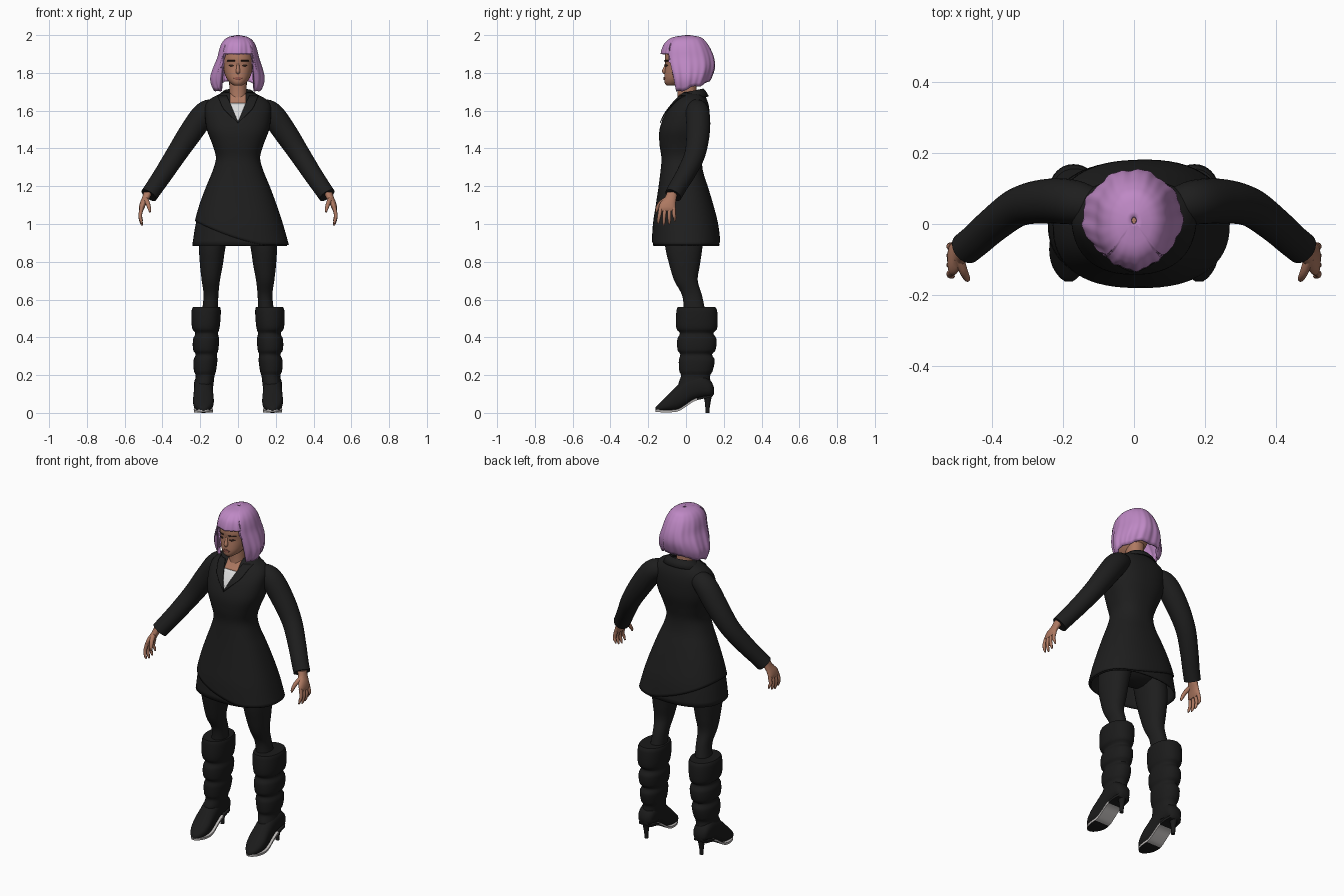
import bpy, bmesh, math
from mathutils import Vector

cube = bpy.data.objects.get("Cube")
if cube:
    bpy.data.objects.remove(cube, do_unlink=True)


def material(name, r, g, b):
    m = bpy.data.materials.new(name)
    m.use_nodes = True
    m.diffuse_color = (r, g, b, 1)
    bsdf = m.node_tree.nodes["Principled BSDF"]
    bsdf.inputs["Base Color"].default_value = (r, g, b, 1)
    bsdf.inputs["Roughness"].default_value = 0.8
    return m


BLACK = material("black cloth", .013, .013, .013)
LEATHER = material("black leather", .011, .011, .011)
SKIN = material("skin", .42, .19, .12)
HAIR = material("lilac hair", .52, .25, .56)
WHITE = material("white shirt", .72, .72, .72)
SOLE = material("pale sole", .5, .48, .47)
LIPS = material("lips", .3, .1, .075)
DARK = material("dark brown", .05, .025, .018)
made = []


def skin(name, rings, mat, closed=True, caps=True, thick=0):
    """Join a row of point rings into one surface."""
    bm = bmesh.new()
    rows = [[bm.verts.new(p) for p in ring] for ring in rings]
    n = len(rows[0])
    for a, b in zip(rows, rows[1:]):
        for i in range(n if closed else n - 1):
            j = (i + 1) % n
            bm.faces.new((a[i], a[j], b[j], b[i]))
    if closed and caps:
        bm.faces.new(rows[0])
        bm.faces.new(rows[-1])
    bmesh.ops.recalc_face_normals(bm, faces=bm.faces)
    mesh = bpy.data.meshes.new(name)
    bm.to_mesh(mesh)
    bm.free()
    mesh.materials.append(mat)
    ob = bpy.data.objects.new(name, mesh)
    bpy.context.collection.objects.link(ob)
    if thick:
        mod = ob.modifiers.new("thickness", 'SOLIDIFY')
        mod.thickness = thick
        mod.offset = -1
    made.append(ob)
    return ob


def sample(table, t):
    """Smoothly interpolate table rows, keyed by their first value."""
    rows = sorted(table)
    t = min(max(t, rows[0][0]), rows[-1][0])
    k = next(i for i in range(len(rows) - 1) if t <= rows[i + 1][0])
    a, b = rows[k], rows[k + 1]
    p, q = rows[max(k - 1, 0)], rows[min(k + 2, len(rows) - 1)]
    h = b[0] - a[0]
    u = (t - a[0]) / h
    out = []
    for i in range(1, len(a)):
        ma = (b[i] - p[i]) / (b[0] - p[0]) * h
        mb = (q[i] - a[i]) / (q[0] - a[0]) * h
        out.append((2*u**3 - 3*u*u + 1)*a[i] + (u**3 - 2*u*u + u)*ma
                   + (3*u*u - 2*u**3)*b[i] + (u**3 - u*u)*mb)
    return out


def spread(a, b, n):
    return [a + (b - a) * i / (n - 1) for i in range(n)]


def on_body(table, z, ang, p=2.2):
    """Point on a body table (z, centre x, half width, front y, back y)."""
    cx, rx, yf, yb = sample(table, z)
    c, s = math.cos(ang), math.sin(ang)
    x = math.copysign(abs(c) ** (2 / p), c)
    y = math.copysign(abs(s) ** (2 / p), s)
    return Vector((cx + rx * x, (yf + yb) / 2 + y * (yb - yf) / 2, z))


def angles(n):
    return [math.tau * i / n for i in range(n)]


def loft(name, table, mat, side=1, rows=30, n=40, p=2.2):
    zs = spread(max(table)[0], min(table)[0], rows)
    flip = Vector((side, 1, 1))
    return skin(name, [[on_body(table, z, a, p) * flip for a in angles(n)] for z in zs], mat)


def patch(name, table, left, right, z0, z1, mat, off=.004, p=2.2, rows=9):
    """Thin plate that follows the front of a body table."""
    grid = []
    for z in spread(z0, z1, rows):
        cx, rx, yf, yb = sample(table, z)
        row = []
        for x in spread(left(z), right(z), 9):
            bulge = max(0, 1 - min(1, abs(x / rx)) ** p) ** (1 / p)
            row.append((x, (yf + yb) / 2 - bulge * (yb - yf) / 2 - off, z))
        grid.append(row)
    return skin(name, grid, mat, closed=False, thick=.004)


def tube(name, pts, mat, side=1, n=20, steps=5):
    """Tube through points (x, y, z, radius)."""
    table = [(i, *q) for i, q in enumerate(pts)]
    path = [sample(table, t) for t in spread(0, len(pts) - 1, steps * (len(pts) - 1) + 1)]
    rings = []
    for i, q in enumerate(path):
        d = (Vector(path[min(i + 1, len(path) - 1)][:3]) - Vector(path[max(i - 1, 0)][:3])).normalized()
        u = d.cross(Vector((.2, 1, .1))).normalized()
        v = d.cross(u)
        ring = [Vector(q[:3]) + q[3] * (math.cos(a) * u + math.sin(a) * v) for a in angles(n)]
        rings.append([r * Vector((side, 1, 1)) for r in ring])
    return skin(name, rings, mat)


# Coat with a slanted hem, and the layer under it
coat = [(1.70, 0, .07, -.015, .085), (1.68, 0, .115, -.035, .1), (1.66, 0, .15, -.05, .11),
        (1.63, 0, .172, -.075, .12), (1.58, 0, .175, -.11, .125), (1.5, 0, .165, -.14, .12),
        (1.42, 0, .135, -.14, .1), (1.35, 0, .117, -.13, .085), (1.28, 0, .135, -.135, .09),
        (1.2, 0, .168, -.145, .115), (1.1, 0, .205, -.16, .145), (1, .003, .235, -.175, .17),
        (.88, .01, .262, -.182, .185)]


def hem(x):
    u = min(max((.12 - x) / .36, 0), 1)
    return .89 + .13 * u ** 1.3


def coat_column(a):
    x = on_body(coat, 1, a, 2.35).x
    return [on_body(coat, z, a, 2.35) for z in spread(1.70, hem(x), 50)]


columns = [coat_column(a) for a in angles(64)]
skin("coat", list(zip(*columns)), BLACK, caps=False, thick=.01)
under = [[on_body(coat, z, a, 2.35) * Vector((.965, .96, 1)) for a in angles(48)]
         for z in spread(1.12, .885, 10)]
skin("under_skirt", under, BLACK, caps=False, thick=.008)

# Neckline, lapels and collar
patch("shirt", coat, lambda z: -(z - 1.54) * .42, lambda z: (z - 1.54) * .42, 1.545, 1.64, WHITE, p=2.35)
patch("throat", coat, lambda z: -.042, lambda z: .042, 1.64, 1.69, SKIN, p=2.35)
for s, side in ((1, "left"), (-1, "right")):
    patch(side + "_lapel", coat, lambda z: s * (z - 1.54) * .42,
          lambda z: s * ((z - 1.54) * .42 + .05 * min(1, (z - 1.53) * 12)),
          1.535, 1.68, BLACK, off=.009, p=2.35)
arc = spread(-.9, math.pi + .9, 32)
skin("collar", [[(r * math.cos(a), .035 + r * .75 * math.sin(a), z + .012 * math.sin(a)) for a in arc]
                for r, z in ((.115, 1.665), (.095, 1.69), (.075, 1.705), (.068, 1.69))],
     BLACK, closed=False, thick=.006)

# Neck and head
loft("neck", [(1.62, 0, .05, -.05, .06), (1.7, 0, .046, -.045, .055), (1.8, 0, .048, -.05, .06)], SKIN, rows=8)
head = [(1.732, 0, .02, -.1, -.06), (1.745, 0, .04, -.112, 0), (1.77, 0, .06, -.115, .04),
        (1.8, 0, .072, -.113, .07), (1.84, 0, .08, -.109, .085), (1.88, 0, .083, -.112, .09),
        (1.93, 0, .075, -.1, .085), (1.97, 0, .045, -.06, .05)]
loft("head", head, SKIN)
tube("nose", [(0, -.104, 1.855, .005), (0, -.111, 1.825, .009), (0, -.115, 1.808, .012),
              (0, -.108, 1.798, .008)], SKIN, n=12)
patch("lips", head, lambda z: -.025 + abs(z - 1.771) * 2, lambda z: .025 - abs(z - 1.771) * 2,
      1.763, 1.779, LIPS, off=.003)
for s, side in ((1, "left"), (-1, "right")):
    patch(side + "_eye", head, lambda z: s * (.019 + abs(z - 1.84) * 2),
          lambda z: s * (.05 - abs(z - 1.84) * 2), 1.835, 1.845, DARK, off=.003)
    patch(side + "_brow", head, lambda z: s * .016, lambda z: s * .055, 1.862, 1.867, DARK, off=.002)

# Bob haircut: fringe in front, long sides, shorter nape
bob = [(2, 0, .008, 0, .02), (1.99, 0, .052, -.065, .075), (1.965, 0, .082, -.105, .105),
       (1.93, 0, .098, -.124, .128), (1.88, 0, .11, -.13, .148), (1.83, -.002, .128, -.122, .153),
       (1.78, -.004, .141, -.105, .138), (1.74, -.004, .137, -.092, .118), (1.68, -.002, .11, -.075, .095)]


def hair_column(a):
    front = abs((math.degrees(a) - 270 + 180) % 360 - 180)
    low = 1.9 if front < 47 else 1.695 + .065 * (front - 47) / 133 + .006 * math.sin(7 * a)
    col = []
    for t in spread(0, 1, 22):
        q = on_body(bob, 2 - (2 - low) * t ** 1.5, a, 2.1)
        wave = 1 + t * (.025 * math.cos(9 * a + t) + .014 * math.sin(21 * a + 2 * t))
        col.append((q.x * wave, q.y * wave, q.z))
    return col


skin("hair", list(zip(*[hair_column(a) for a in angles(120)])), HAIR, caps=False, thick=.014)

# Hips between the legs
loft("hips", [(1.2, 0, .12, -.1, .08), (1.05, 0, .17, -.12, .11), (.97, 0, .15, -.1, .09),
              (.93, 0, .06, -.05, .04)], BLACK, rows=12)

leg = [(1.02, .115, .08, -.115, .095), (.88, .136, .07, -.11, .087), (.78, .141, .06, -.087, .073),
       (.7, .144, .048, -.062, .062), (.62, .143, .039, -.02, .085), (.5, .152, .045, -.01, .11)]
shaft = [(.56, .167, .072, -.045, .155), (.545, .168, .077, -.05, .164), (.48, .17, .076, -.054, .168),
         (.44, .17, .07, -.048, .162), (.422, .166, .06, -.032, .145), (.39, .169, .069, -.046, .162),
         (.33, .171, .066, -.044, .155), (.31, .168, .056, -.03, .138), (.28, .172, .063, -.038, .152),
         (.22, .175, .058, -.035, .14), (.198, .174, .05, -.026, .128), (.15, .18, .05, -.04, .13),
         (.1, .182, .046, -.02, .12)]
# Foot sections: y, sole height, top height, half width
foot = [(.148, .105, .135, .015), (.135, .088, .165, .04), (.09, .08, .2, .05), (.04, .065, .2, .051),
        (0, .038, .185, .051), (-.04, .014, .152, .053), (-.08, .008, .112, .055),
        (-.12, .008, .072, .046), (-.15, .009, .042, .026), (-.162, .01, .028, .01)]
sleeve = [(.11, .05, 1.615, .05), (.175, .062, 1.585, .063), (.25, .064, 1.485, .062),
          (.325, .048, 1.372, .055), (.39, .002, 1.272, .05), (.44, -.042, 1.198, .047),
          (.472, -.068, 1.152, .046)]
palm = [(1.17, .475, .024, -.1, -.045), (1.14, .487, .021, -.112, -.05), (1.11, .502, .018, -.138, -.055),
        (1.08, .511, .014, -.145, -.055), (1.07, .512, .01, -.14, -.06)]

for s, side in ((1, "left_"), (-1, "right_")):
    # Arm and hand
    tube(side + "sleeve", sleeve, BLACK, s, n=28)
    loft(side + "palm", palm, SKIN, s, rows=10, n=20)
    for i, finger in enumerate(("index", "middle", "ring", "little")):
        y, drop = -.134 + .023 * i, (.008, 0, .006, .022)[i]
        tube(side + finger + "_finger", [(.51, y, 1.085, .011), (.518, y - .007 + .003 * i, 1.045, .0095),
             (.513, y - .012 + .006 * i, 1.01 + drop, .008), (.507, y - .013 + .006 * i, .992 + drop, .004)],
             SKIN, s, n=10, steps=3)
    tube(side + "thumb", [(.492, -.095, 1.135, .015), (.478, -.135, 1.11, .012),
                          (.469, -.153, 1.08, .009), (.466, -.158, 1.062, .004)], SKIN, s, n=10, steps=3)

    # Leg and slouched boot
    loft(side + "leg", leg, BLACK, s)
    loft(side + "boot_shaft", shaft, LEATHER, s, rows=56)
    rings, sole = [], []
    for y in spread(.148, -.162, 32):
        low, high, w = sample(foot, y)
        mid, half = (low + high) / 2, (high - low) / 2
        rings.append([(s * (.183 + w * math.cos(a)), y,
                       mid + half * math.copysign(abs(math.sin(a)) ** .75, math.sin(a))) for a in angles(28)])
        sole.append([(s * (.183 + w * k), y, low + dz)
                     for k, dz in ((-.93, .008), (.93, .008), (.9, -.005), (-.9, -.005))])
    skin(side + "boot_foot", rings, LEATHER)
    plate = skin(side + "boot_sole", sole, SOLE)
    plate.data.materials.append(LEATHER)
    for f in plate.data.polygons:
        toe = f.center.y < -.05 and f.normal.z < -.6
        f.material_index = int(toe or .06 < f.center.y)
    tube(side + "boot_heel", [(.183, .112, .105, .032), (.183, .115, .075, .019),
                              (.183, .114, .03, .012), (.183, .113, 0, .011)], LEATHER, s, n=14)

# Smooth shading with sharp edges kept
bpy.ops.object.select_all(action='DESELECT')
for ob in made:
    ob.select_set(True)
bpy.context.view_layer.objects.active = made[0]
bpy.ops.object.shade_smooth_by_angle(angle=math.radians(50))
